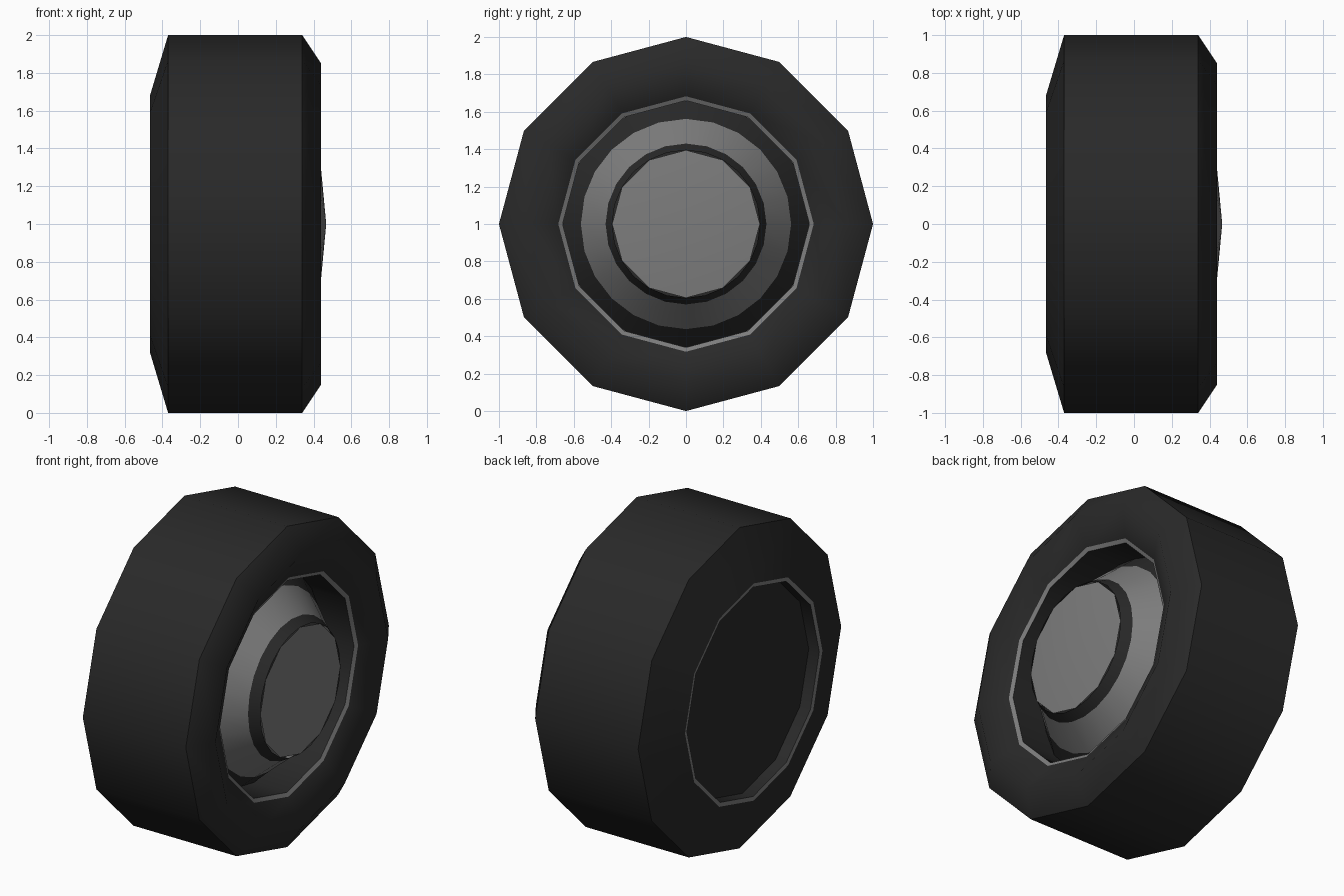
import bpy, bmesh, math

if "Cube" in bpy.data.objects:
    bpy.data.objects.remove(bpy.data.objects["Cube"])


def material(name, v):
    m = bpy.data.materials.new(name)
    m.diffuse_color = (v, v, v, 1)
    m.use_nodes = True
    m.node_tree.nodes["Principled BSDF"].inputs["Base Color"].default_value = m.diffuse_color
    return m


rubber = material("black rubber", 0.022)
metal = material("grey metal", 0.205)


def lathe(name, profile, mat, sides=12, sharp=()):
    """Spin (x, radius) points about the wheel axle; points run from back to front."""
    bm = bmesh.new()
    rings = []
    for x, r in profile:
        if r == 0:
            rings.append([bm.verts.new((x, 0, 1))] * sides)
        else:
            rings.append([bm.verts.new((x, r * math.cos(k * math.tau / sides),
                                        1 + r * math.sin(k * math.tau / sides)))
                          for k in range(sides)])
    for a, b in zip(rings, rings[1:]):
        for k in range(sides):
            n = (k + 1) % sides
            loop = list(dict.fromkeys((a[k], a[n], b[n], b[k])))
            bm.faces.new(loop).smooth = True
    # Crisp creases on the chosen rings
    for i in sharp:
        for k in range(sides):
            e = bm.edges.get((rings[i][k], rings[i][(k + 1) % sides]))
            if e:
                e.smooth = False
    mesh = bpy.data.meshes.new(name)
    bm.to_mesh(mesh)
    bm.free()
    mesh.materials.append(mat)
    ob = bpy.data.objects.new(name, mesh)
    bpy.context.collection.objects.link(ob)
    return ob


# Recessed back of the wheel with its thin metal edge
lathe("back_cover", [(-0.39, 0), (-0.39, 0.652), (-0.463, 0.652)], rubber, sharp=(1,))
lathe("back_lip", [(-0.463, 0.652), (-0.467, 0.677)], metal)

# Tyre: back wall, tread, front shoulder, front wall
lathe("tyre", [(-0.467, 0.677), (-0.37, 1), (0.34, 1), (0.44, 0.85), (0.35, 0.683)],
      rubber, sharp=(1, 2))

# Front rim: lip, straight well wall, dark foot of the cone, metal cone ring
lathe("front_lip", [(0.35, 0.683), (0.338, 0.66)], metal)
lathe("rim_well", [(0.338, 0.66), (0.11, 0.66)], rubber)
lathe("cone_foot", [(0.11, 0.658), (0.215, 0.562)], rubber, sides=24)
lathe("rim_ring", [(0.215, 0.562), (0.37, 0.43)], metal, sides=24)

# Raised hub with dark collar and shallow cone cap
lathe("hub_collar", [(0.37, 0.43), (0.43, 0.395)], rubber, sides=24)
lathe("hub_cap", [(0.43, 0.395), (0.467, 0)], metal)
